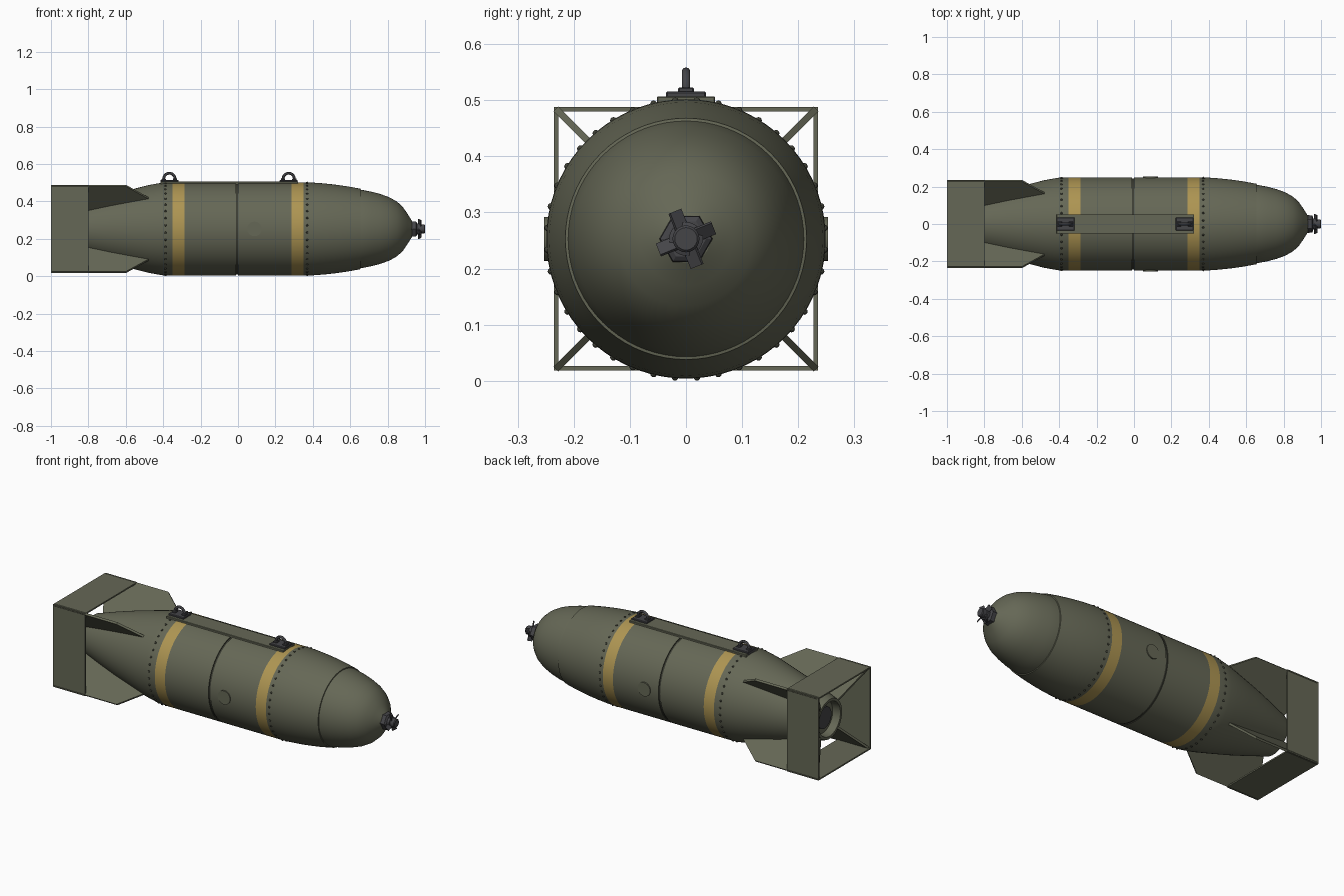
import bpy, bmesh, math
from mathutils import Matrix, Vector

if "Cube" in bpy.data.objects:
    bpy.data.objects.remove(bpy.data.objects["Cube"])

CZ = 0.253  # height of the long axis


def material(name, rgb):
    m = bpy.data.materials.new(name)
    m.diffuse_color = (*rgb, 1)
    m.use_nodes = True
    m.node_tree.nodes["Principled BSDF"].inputs["Base Color"].default_value = m.diffuse_color
    return m


OLIVE = material("olive", (0.130, 0.136, 0.092))
YELLOW = material("mustard", (0.42, 0.30, 0.085))
STEEL = material("dark_steel", (0.058, 0.058, 0.064))
SEAM = material("dark_olive", (0.045, 0.047, 0.034))


def finish(name, bm, mats, smooth=True, recalc=True):
    if recalc:
        bmesh.ops.recalc_face_normals(bm, faces=bm.faces)
    me = bpy.data.meshes.new(name)
    bm.to_mesh(me)
    bm.free()
    for m in mats:
        me.materials.append(m)
    ob = bpy.data.objects.new(name, me)
    bpy.context.collection.objects.link(ob)
    if smooth:
        bpy.ops.object.select_all(action='DESELECT')
        ob.select_set(True)
        bpy.context.view_layer.objects.active = ob
        bpy.ops.object.shade_smooth_by_angle(angle=math.radians(30))
    return ob


def lathe(name, profile, mats, sides=72, rule=None, turn=0.0):
    """Spin (x, radius) points around the long axis."""
    bm = bmesh.new()
    rings = []
    for x, r in profile:
        if r == 0:
            rings.append([bm.verts.new((x, 0, CZ))] * sides)
        else:
            angles = [turn + 2 * math.pi * i / sides for i in range(sides)]
            rings.append([bm.verts.new((x, r * math.cos(a), CZ + r * math.sin(a))) for a in angles])
    for a, b in zip(rings, rings[1:]):
        for i in range(sides):
            j = (i + 1) % sides
            f = bm.faces.new(list(dict.fromkeys((a[i], a[j], b[j], b[i]))))
            if rule:
                f.material_index = rule(f.calc_center_median().x)
    return finish(name, bm, mats)


def box(name, x, y, z, mat, bevel=0.0):
    bm = bmesh.new()
    size = Matrix.Diagonal((x[1] - x[0], y[1] - y[0], z[1] - z[0], 1))
    mid = Matrix.Translation(((x[0] + x[1]) / 2, (y[0] + y[1]) / 2, (z[0] + z[1]) / 2))
    bmesh.ops.create_cube(bm, size=1, matrix=mid @ size)
    if bevel:
        bmesh.ops.bevel(bm, geom=bm.edges[:], offset=bevel, segments=1, affect='EDGES')
    return finish(name, bm, [mat], smooth=False)


# Main casing with painted bands and a central groove
def casing_colour(x):
    if 0.286 < abs(x) < 0.35:
        return 1
    return 2 if abs(x + 0.006) < 0.0065 else 0


lathe("casing", [
    (-0.86, 0), (-0.86, 0.092), (-0.905, 0.097), (-0.905, 0.112), (-0.80, 0.146),
    (-0.68, 0.182), (-0.57, 0.211), (-0.48, 0.234), (-0.43, 0.243), (-0.40, 0.248),
    (-0.35, 0.249), (-0.286, 0.249), (-0.012, 0.249), (-0.012, 0.244), (0, 0.244),
    (0, 0.249), (0.286, 0.249), (0.35, 0.249), (0.40, 0.248), (0.46, 0.2435),
    (0.52, 0.237), (0.59, 0.227), (0.655, 0.215), (0.656, 0.210)],
    [OLIVE, YELLOW, SEAM], rule=casing_colour)

# Nose cap
lathe("nose_cap", [(0.65, 0.210), (0.656, 0.210), (0.71, 0.200), (0.76, 0.187), (0.81, 0.169),
                   (0.85, 0.146), (0.88, 0.119), (0.905, 0.083), (0.93, 0.043), (0.93, 0)], [OLIVE])

# Tail tube inner dark plug
lathe("tail_plug", [(-0.861, 0.06), (-0.875, 0.06), (-0.875, 0)], [STEEL], sides=32)

# Fuze: hexagonal collar, neck and cap
lathe("fuze_collar", [(0.92, 0), (0.92, 0.048), (0.952, 0.046), (0.958, 0.036), (0.958, 0)],
      [STEEL], sides=6)
lathe("fuze_cap", [(0.95, 0.03), (0.972, 0.03), (0.974, 0.024), (0.996, 0.024),
                   (1.0, 0.020), (1.0, 0)], [STEEL], sides=24)

# Fuze vane: four twisted blades
bm = bmesh.new()
for k in range(4):
    spin = Matrix.Rotation(math.radians(22 + 90 * k), 4, 'X')
    twist = Matrix.Rotation(math.radians(35), 4, 'Z')
    bmesh.ops.create_cube(bm, size=1, matrix=Matrix.Translation((0.972, 0, CZ)) @ spin
                          @ Matrix.Translation((0, 0, 0.034)) @ twist
                          @ Matrix.Diagonal((0.006, 0.026, 0.038, 1)))
finish("fuze_vane", bm, [STEEL], smooth=False)

# Two rows of rivets
for name, x in (("rear_rivets", -0.388), ("front_rivets", 0.370)):
    bm = bmesh.new()
    for i in range(40):
        a = 2 * math.pi * (i + 0.5) / 40
        bmesh.ops.create_icosphere(bm, subdivisions=2, radius=0.006, matrix=Matrix.Translation(
            (x, 0.2475 * math.cos(a), CZ + 0.2475 * math.sin(a))))
    finish(name, bm, [SEAM])

# Round access covers on both sides
for side, name in ((-1, "front_cover"), (1, "back_cover")):
    bm = bmesh.new()
    bmesh.ops.create_cone(bm, cap_ends=True, segments=32, radius1=0.039, radius2=0.039, depth=0.022,
                          matrix=Matrix.Translation((0.088, side * 0.242, CZ))
                          @ Matrix.Rotation(math.pi / 2, 4, 'X'))
    finish(name, bm, [OLIVE])

# Diagonal tail fins
for k in range(4):
    bm = bmesh.new()
    spin = Matrix.Translation((0, 0, CZ)) @ Matrix.Rotation(math.radians(45 + 90 * k), 4, 'X')
    outline = [(-0.475, 0.231), (-0.60, 0.328), (-0.995, 0.328), (-0.90, 0.10), (-0.80, 0.135)]
    f = bm.faces.new([bm.verts.new(spin @ Vector((x, -0.006, r))) for x, r in outline])
    ext = bmesh.ops.extrude_face_region(bm, geom=[f])
    move = spin.to_3x3() @ Vector((0, 0.012, 0))
    bmesh.ops.translate(bm, vec=move, verts=[v for v in ext["geom"] if isinstance(v, bmesh.types.BMVert)])
    finish(f"tail_fin_{k + 1}", bm, [OLIVE], smooth=False)

# Open square tail shroud
H, T = 0.235, 0.008
for s, side in ((-1, "lower"), (1, "upper")):
    a, b = sorted((s * H, s * (H - T)))
    box(f"{side}_shroud_plate", (-1, -0.80), (-H, H), (CZ + a, CZ + b), OLIVE)
for s, side in ((-1, "front"), (1, "back")):
    box(f"{side}_shroud_plate", (-1, -0.80), sorted((s * H, s * (H - T))),
        (CZ - H + T, CZ + H - T), OLIVE)

# Top rail with two lug pads
box("top_rail", (-0.415, 0.322), (-0.052, 0.052), (0.485, 0.507), OLIVE, 0.002)
for name, x in (("rear", -0.367), ("front", 0.271)):
    box(f"{name}_lug_pad", (x - 0.048, x + 0.048), (-0.036, 0.036), (0.495, 0.516), STEEL, 0.003)
    for s in (-1, 1):
        box(f"{name}_lug_foot", (x + s * 0.030 - 0.011, x + s * 0.030 + 0.011),
            (-0.014, 0.014), (0.51, 0.523), STEEL, 0.002)
    # Half-ring lug
    bm = bmesh.new()
    path = [(x + 0.030, 0.505)] + [(x + 0.030 * math.cos(t), 0.521 + 0.030 * math.sin(t))
            for t in (math.pi * i / 16 for i in range(17))] + [(x - 0.030, 0.505)]
    rings = []
    for i, (px, pz) in enumerate(path):
        t = math.pi * min(max(i - 1, 0), 16) / 16
        rings.append([bm.verts.new((px + 0.0075 * math.cos(u) * math.cos(t), 0.0075 * math.sin(u),
                                    pz + 0.0075 * math.cos(u) * math.sin(t)))
                      for u in (2 * math.pi * j / 12 for j in range(12))])
    for a, b in zip(rings, rings[1:]):
        for j in range(12):
            bm.faces.new((a[j], a[(j + 1) % 12], b[(j + 1) % 12], b[j]))
    finish(f"{name}_lug", bm, [STEEL])
